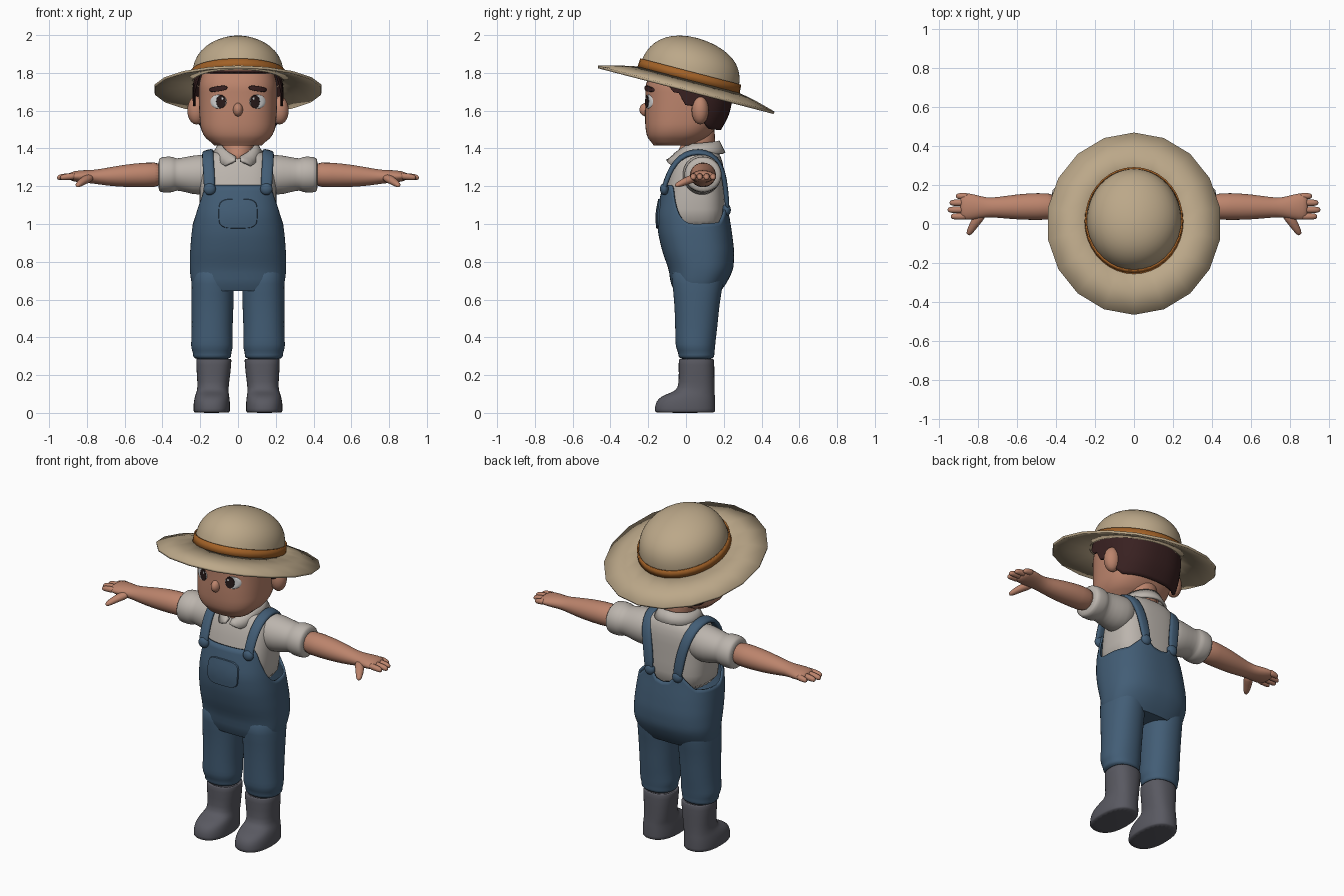
import bpy, bmesh
from math import sin, cos, pi, radians
from mathutils import Vector
from mathutils.bvhtree import BVHTree

if "Cube" in bpy.data.objects:
    bpy.data.objects.remove(bpy.data.objects["Cube"])

X, Y, Z = Vector((1, 0, 0)), Vector((0, 1, 0)), Vector((0, 0, 1))


def material(name, *rgb):
    m = bpy.data.materials.new(name)
    m.use_nodes = True
    m.diffuse_color = (*rgb, 1)
    m.node_tree.nodes["Principled BSDF"].inputs["Base Color"].default_value = (*rgb, 1)
    return m


straw = material("straw", .50, .39, .25)
orange = material("hat band orange", .36, .12, .02)
skin = material("skin", .50, .23, .15)
brown = material("dark hair", .04, .015, .015)
cotton = material("cotton white", .50, .46, .42)
denim = material("denim blue", .055, .11, .18)
rubber = material("boot grey", .10, .10, .12)
white = material("eye white", .65, .65, .65)
black = material("iris dark", .02, .01, .01)


def grid(rows, closed=True, cap_a=False, cap_b=False):
    """Vertices and faces from rows of points."""
    n, verts, faces = len(rows[0]), [p for r in rows for p in r], []
    for i in range(len(rows) - 1):
        for j in range(n if closed else n - 1):
            k = (j + 1) % n
            faces.append((i * n + j, i * n + k, i * n + n + k, i * n + n + j))
    if cap_a:
        faces.append(tuple(range(n))[::-1])
    if cap_b:
        faces.append(tuple(range(len(verts) - n, len(verts))))
    return verts, faces


def finish(name, data, mat, mirror=False, thick=0, sub=0):
    me = bpy.data.meshes.new(name)
    me.from_pydata(data[0], [], data[1])
    bm = bmesh.new()
    bm.from_mesh(me)
    bmesh.ops.recalc_face_normals(bm, faces=bm.faces)
    bm.to_mesh(me)
    bm.free()
    me.materials.append(mat)
    ob = bpy.data.objects.new(name, me)
    bpy.context.collection.objects.link(ob)
    bpy.ops.object.select_all(action='DESELECT')
    ob.select_set(True)
    bpy.context.view_layer.objects.active = ob
    bpy.ops.object.shade_smooth_by_angle(angle=radians(180 if sub else 50))
    if mirror:
        ob.modifiers.new("mirror", 'MIRROR').use_mirror_merge = False
    if thick:
        s = ob.modifiers.new("thickness", 'SOLIDIFY')
        s.thickness, s.offset = thick, 0
    if sub:
        s = ob.modifiers.new("smooth", 'SUBSURF')
        s.levels = s.render_levels = sub
    return ob


def unit_ring(n, p):
    """Superellipse points around a circle."""
    def power(t):
        return (1 if t > 0 else -1) * abs(t) ** (2 / p)
    return [(power(sin(2 * pi * i / n)), power(cos(2 * pi * i / n))) for i in range(n)]


def loft(name, rings, mat, u=X, v=Y, n=24, p=2, caps=(True, True), mirror=False, thick=0, sub=1):
    """Skin over rings of (x, y, z, half width on u, half width on v)."""
    rows = [[Vector(r[:3]) + u * r[3] * c + v * r[4] * s for c, s in unit_ring(n, p)] for r in rings]
    return finish(name, grid(rows, True, *caps), mat, mirror, thick, sub)


def interp(keys, t):
    """Values between keys of (position, value, ...)."""
    t = min(max(t, keys[0][0]), keys[-1][0])
    a, b = next((a, b) for a, b in zip(keys, keys[1:]) if t <= b[0])
    f = (t - a[0]) / (b[0] - a[0])
    return [p + (q - p) * f for p, q in zip(a[1:], b[1:])]


def shell(keys, bottom, top, off=0, n=64, m=18, p=2.5, caps=(False, False)):
    """Body wall from keys of (z, centre y, half x, half y) between two edge functions."""
    rows = []
    for i in range(m + 1):
        row = []
        for c, s in unit_ring(n, p):
            lo, hi = bottom(c, s), top(c, s)
            z = lo + (hi - lo) * i / m
            near = [interp(keys, z + d) for d in (-.02, 0, .02)]
            yc, a, b = [sum(values) / 3 for values in zip(*near)]
            row.append(Vector(((a + off) * c, yc + (b + off) * s, z)))
        rows.append(row)
    return grid(rows, True, *caps)


def patch(name, tree, x, z, rx, rz, mat, lift, p=2, tilt=0, mirror=True):
    """Thin plate laid on the front of a body."""
    rows = []
    for f, d in ((1, 0), (.96, lift), (.65, lift), (.3, lift)):
        row = []
        for c, s in unit_ring(24, p):
            a, b = rx * f * c, rz * f * s
            px, pz = x + a * cos(tilt) - b * sin(tilt), z + a * sin(tilt) + b * cos(tilt)
            hit = tree.ray_cast(Vector((px, -2, pz)), Y)[0]
            row.append(hit - Y * d)
        rows.append(row)
    finish(name, grid(rows, True, False, True), mat, mirror)


def ball(name, x, y, z, a, b, h, mat, mirror=False):
    rings = [(x, y, z - h * cos(pi * i / 10), a * sin(pi * i / 10) + .0005, b * sin(pi * i / 10) + .0005)
             for i in range(11)]
    loft(name, rings, mat, n=20, mirror=mirror, sub=0)


# Head, neck, nose and ears
head_keys = [(1.415, -.07, .11, .09), (1.44, -.05, .165, .15), (1.5, -.03, .198, .185),
             (1.58, -.01, .205, .207), (1.66, 0, .208, .215), (1.74, 0, .208, .215),
             (1.82, .01, .185, .185), (1.88, .02, .13, .13)]
head = shell(head_keys, lambda c, s: 1.415, lambda c, s: 1.87, m=24, caps=(True, True))
finish("head", head, skin)
face = BVHTree.FromPolygons(*head)
loft("neck", [(0, .04, 1.32, .06, .112), (0, .05, 1.38, .085, .1), (0, .07, 1.43, .085, .085),
              (0, .07, 1.56, .09, .085)], skin)
ball("nose", 0, -.21, 1.605, .026, .036, .036, skin)
ball("ear", .22, .075, 1.602, .048, .045, .075, skin, True)

# Hair with sideburns
hairline = [(-.5, 1.8), (-.42, 1.76), (-.33, 1.7), (-.08, 1.69), (0, 1.63), (.3, 1.62),
            (.5, 1.54), (.7, 1.505), (1, 1.5)]
finish("hair", shell(head_keys, lambda c, s: interp(hairline, s)[0], lambda c, s: 1.81, .026), brown, thick=.012)

# Eyes and brows
patch("eye_white", face, .103, 1.648, .043, .037, white, .003)
patch("iris", face, .09, 1.648, .026, .035, black, .006)
patch("eye_glint", face, .083, 1.664, .006, .007, white, .008)
patch("eyebrow", face, .105, 1.716, .049, .014, brown, .009, 2.6, -.15)

# Straw hat, tilted up at the front
hat = [
    loft("hat_brim", [(0, 0, 0, .447, .482), (0, 0, .03, .34, .37), (0, 0, .052, .235, .262)],
         straw, n=18, caps=(False, False), thick=.014, sub=0),
    loft("hat_crown", [(0, 0, .04, .246, .272), (0, 0, .1, .243, .268), (0, 0, .15, .234, .256),
                       (0, 0, .2, .207, .228), (0, -.005, .243, .155, .175), (0, -.01, .27, .09, .105),
                       (0, -.015, .281, .025, .03)], straw, n=36, caps=(False, True), sub=1),
    loft("hat_band", [(0, 0, .05, .25, .276), (0, 0, .1, .247, .272)], orange,
         n=36, caps=(False, False), thick=.008, sub=0)]
for part in hat:
    part.location.z = 1.71
    part.rotation_euler.x = radians(-14.6)

# Shirt body, rolled sleeves and collar
loft("shirt", [(0, .04, .95, .2, .16), (0, .04, 1.08, .203, .167), (0, .05, 1.2, .205, .152),
               (0, .063, 1.3, .2, .14), (0, .07, 1.36, .175, .115), (0, .07, 1.395, .12, .09)],
     cotton, n=32, p=2.8)
loft("sleeve", [(.1, .08, 1.27, .1, .1), (.2, .085, 1.258, .106, .112), (.28, .088, 1.262, .092, .093),
                (.33, .09, 1.262, .086, .083), (.338, .09, 1.262, .098, .094), (.375, .09, 1.262, .1, .097),
                (.415, .09, 1.26, .097, .093), (.422, .09, 1.26, .08, .077)], cotton, Y, Z, mirror=True)
collar_edges = [(6, 1.352, 1.335), (35, 1.385, 1.305), (65, 1.42, 1.365), (180, 1.44, 1.375)]
rows = [[], [], []]
for i in range(41):
    a = 6 + 348 * i / 40
    hi, lo = interp(collar_edges, min(a, 360 - a))
    front = max(0, cos(radians(a)))
    for row, t in zip(rows, (0, .5, 1)):
        r = .097 + .033 * t
        row.append(Vector((r * sin(radians(a)), .065 - (r + .008 + .03 * front) * cos(radians(a)),
                           hi + (lo - hi) * t)))
finish("collar", grid(rows, False), cotton, thick=.014)

# Forearms, hands, fingers and thumbs
loft("forearm", [(.38, .09, 1.262, .07, .068), (.5, .09, 1.26, .07, .066), (.6, .088, 1.255, .066, .06),
                 (.7, .085, 1.25, .053, .047), (.76, .085, 1.25, .049, .036), (.82, .088, 1.252, .066, .034),
                 (.87, .09, 1.252, .07, .028), (.895, .09, 1.252, .058, .018)], skin, Y, Z, mirror=True)
for name, y, tip in (("little", .143, .915), ("ring", .109, .948), ("middle", .073, .958), ("index", .039, .942)):
    loft(name + "_finger", [(.85, y, 1.254, .02, .02), (tip - .03, y, 1.25, .018, .018),
                            (tip - .008, y, 1.246, .015, .015), (tip, y, 1.245, .007, .007)],
         skin, Y, Z, n=10, mirror=True)
loft("thumb", [(.775, .06, 1.248, .03, .025), (.815, .01, 1.232, .026, .023), (.838, -.03, 1.214, .02, .019),
               (.85, -.05, 1.206, .014, .013), (.853, -.056, 1.204, .006, .006)],
     skin, Vector((.85, .5, 0)), Z, n=12, mirror=True)

# Overalls with bib, open sides and low back
overall_keys = [(.64, .06, .22, .11), (.68, .065, .24, .14), (.76, .08, .25, .165), (.85, .066, .248, .184),
                (.95, .048, .24, .19), (1.05, .036, .226, .186), (1.15, .042, .212, .172), (1.25, .05, .205, .155)]
bib_edge = [(.78, 1.205), (.84, 1.18), (.93, 1.09), (1, 1.0)]
back_edge = [(0, 1.03), (.2, 1.04), (.4, 1.09), (.52, 1.08), (.8, 1.01), (1, 1.0)]
overalls = shell(overall_keys, lambda c, s: .65, lambda c, s: interp(bib_edge if s < 0 else back_edge, abs(c))[0],
                 n=96, caps=(True, False))
finish("overalls", overalls, denim, thick=.012)
patch("bib_pocket", BVHTree.FromPolygons(*overalls), 0, 1.055, .105, .08, denim, .014, 4, mirror=False)
loft("trouser_leg", [(.132, .065, .8, .112, .15), (.134, .062, .68, .113, .135), (.135, .058, .58, .113, .12),
                     (.137, .055, .46, .109, .113), (.138, .05, .38, .11, .107), (.138, .05, .345, .113, .105),
                     (.137, .055, .315, .1, .095), (.137, .055, .3, .104, .097), (.136, .055, .28, .09, .085)],
     denim, p=2.2, mirror=True)

# Shoulder straps and their fastenings
path = [(.15, -.122, 1.17), (.152, -.105, 1.23), (.156, -.075, 1.3), (.16, -.03, 1.355), (.16, .03, 1.382),
        (.158, .1, 1.382), (.148, .16, 1.35), (.13, .197, 1.28), (.108, .21, 1.19), (.092, .222, 1.06)]
finish("strap", grid([[Vector(q) + X * d - Z * d * .25 for q in path] for d in (-.031, 0, .031)], False),
       denim, True, .026, 1)
ball("front_fastening", .15, -.115, 1.185, .032, .022, .032, denim, True)
ball("back_fastening", .093, .215, 1.075, .032, .022, .032, denim, True)

# Boots
loft("boot", [(.128, .055, .275, .08, .08), (.128, .055, .292, .092, .092), (.128, .055, .27, .096, .096),
              (.131, .057, .15, .083, .094), (.134, .05, .118, .084, .102), (.136, .025, .1, .088, .128),
              (.138, .003, .078, .094, .152), (.139, -.005, .04, .098, .161), (.139, -.005, .006, .097, .161),
              (.139, -.005, 0, .095, .159)], rubber, p=2.4, mirror=True)
